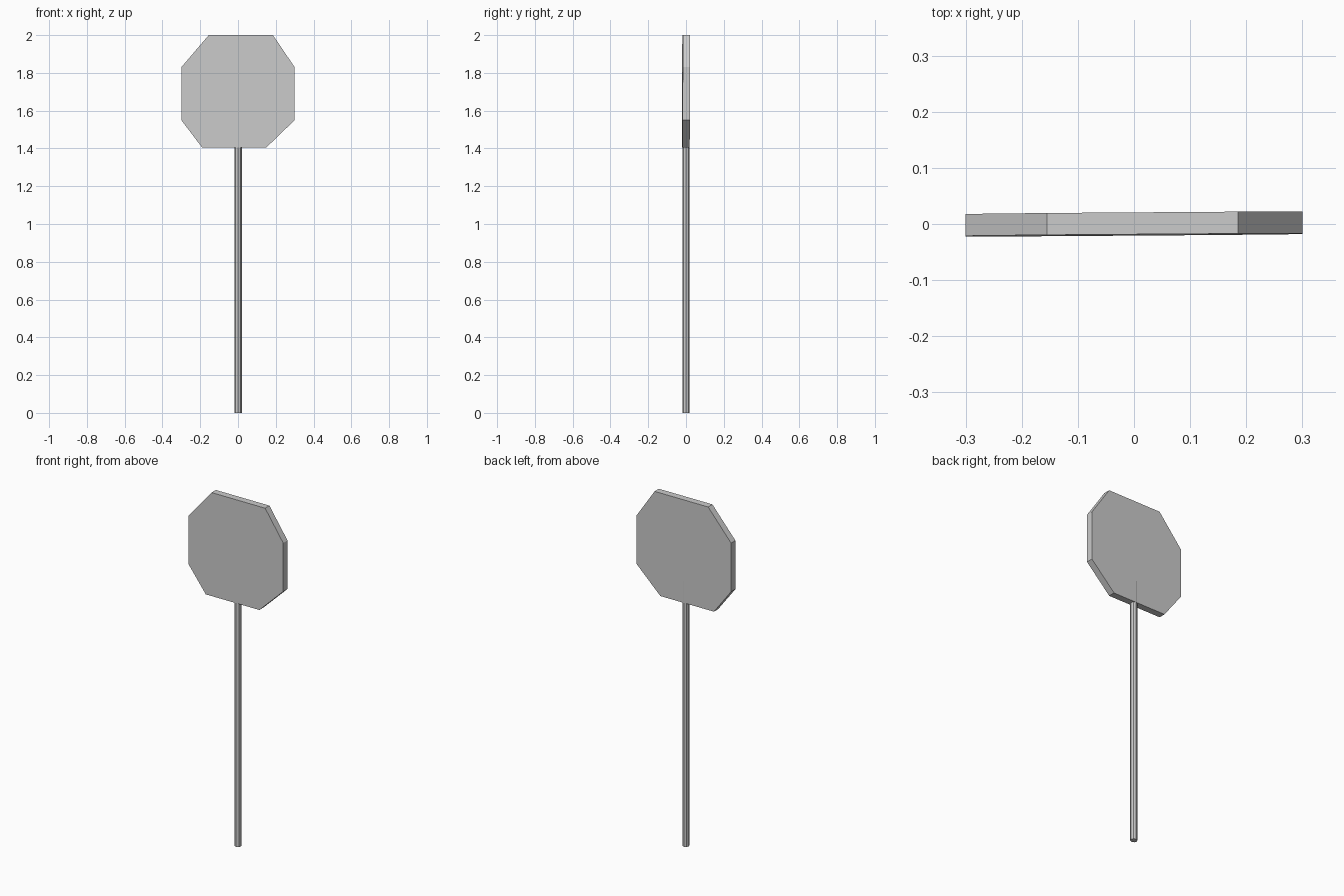
import bpy
import bmesh

if "Cube" in bpy.data.objects:
    bpy.data.objects.remove(bpy.data.objects["Cube"])


def make_object(name, bm):
    bmesh.ops.recalc_face_normals(bm, faces=bm.faces)
    mesh = bpy.data.meshes.new(name)
    bm.to_mesh(mesh)
    bm.free()
    obj = bpy.data.objects.new(name, mesh)
    bpy.context.collection.objects.link(obj)
    return obj


# Sign plate: uneven octagon, turned and leaning very slightly
outline = [(-0.155, 2.0), (0.185, 2.0), (0.3, 1.83), (0.3, 1.55),
           (0.15, 1.405), (-0.19, 1.405), (-0.3, 1.55), (-0.3, 1.83)]
THICKNESS = 0.039
bm = bmesh.new()
front = bm.faces.new([
    bm.verts.new((x, 0.007 * x + 0.004 * (z - 1.7) - THICKNESS / 2, z))
    for x, z in outline])
back = bmesh.ops.extrude_face_region(bm, geom=[front], use_keep_orig=True)
bmesh.ops.translate(bm, vec=(0, THICKNESS, 0),
                    verts=[g for g in back["geom"] if isinstance(g, bmesh.types.BMVert)])
make_object("sign_plate", bm)

# Pole: thin octagonal post whose top end sits inside the plate
POLE_TOP = 1.53
bm = bmesh.new()
bmesh.ops.create_cone(bm, cap_ends=True, segments=8,
                      radius1=0.019, radius2=0.019, depth=POLE_TOP)
bmesh.ops.translate(bm, vec=(0.001, 0, POLE_TOP / 2), verts=bm.verts)
make_object("sign_pole", bm)
